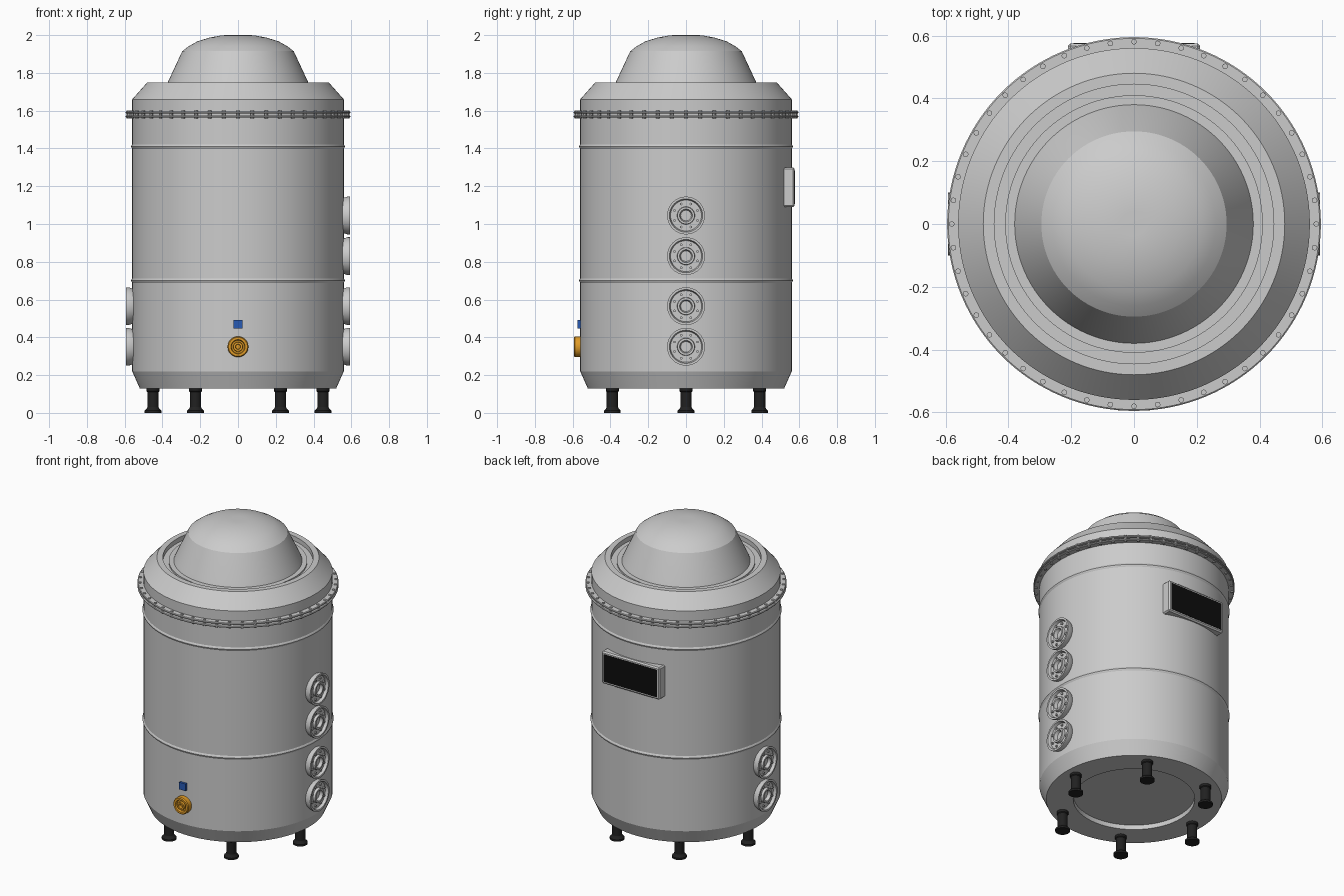
import bpy, bmesh
from math import pi, sin, cos, radians
from mathutils import Matrix, Vector

if "Cube" in bpy.data.objects:
    bpy.data.objects.remove(bpy.data.objects["Cube"])


def material(name, rgb):
    m = bpy.data.materials.new(name)
    m.diffuse_color = (*rgb, 1)
    m.use_nodes = True
    m.node_tree.nodes["Principled BSDF"].inputs["Base Color"].default_value = m.diffuse_color
    return m


BLACK = material("black", (0.015, 0.015, 0.015))
SCREEN = material("screen_black", (0.004, 0.004, 0.004))
ORANGE = material("orange", (0.75, 0.33, 0.02))
BLUE = material("blue", (0.02, 0.10, 0.45))


def finish(name, bm, mat=None, smooth=True):
    bmesh.ops.recalc_face_normals(bm, faces=bm.faces)
    mesh = bpy.data.meshes.new(name)
    bm.to_mesh(mesh)
    bm.free()
    ob = bpy.data.objects.new(name, mesh)
    bpy.context.collection.objects.link(ob)
    if mat:
        mesh.materials.append(mat)
    if smooth:
        bpy.ops.object.select_all(action='DESELECT')
        ob.select_set(True)
        bpy.context.view_layer.objects.active = ob
        bpy.ops.object.shade_smooth_by_angle(angle=radians(21))
    return ob


def lathe(name, profile, steps=96, mat=None):
    """Spin (radius, height) points around z."""
    bm = bmesh.new()
    vs = [bm.verts.new((r, 0, z)) for r, z in profile]
    es = [bm.edges.new(p) for p in zip(vs, vs[1:])]
    bmesh.ops.spin(bm, geom=vs + es, cent=(0, 0, 0), axis=(0, 0, 1),
                   angle=2 * pi, steps=steps, use_merge=False)
    bmesh.ops.remove_doubles(bm, verts=bm.verts, dist=1e-5)
    return finish(name, bm, mat)


def box(name, size, loc, mat=None, bevel=0):
    bm = bmesh.new()
    bmesh.ops.create_cube(bm, size=1, matrix=Matrix.Translation(loc) @ Matrix.Diagonal((*size, 1)))
    if bevel:
        bmesh.ops.bevel(bm, geom=bm.edges[:], offset=bevel, segments=1, affect='EDGES')
    return finish(name, bm, mat, smooth=False)


def bead(z):
    return [(0.56, z - 0.012), (0.564, z - 0.006), (0.566, z), (0.564, z + 0.006), (0.56, z + 0.012)]


# Tank shell with recessed base, two weld beads and a stepped top groove
lathe("tank_shell", [(0, 0.16), (0.36, 0.16), (0.36, 0.13), (0.52, 0.13), (0.56, 0.22)]
      + bead(0.70) + bead(1.41)
      + [(0.56, 1.66), (0.48, 1.75), (0.445, 1.75), (0.445, 1.72),
         (0.41, 1.72), (0.41, 1.73), (0.36, 1.73)], 128)

# Dome lid
lathe("dome_lid", [(0.38, 1.73), (0.372, 1.75), (0.295, 1.915), (0.26, 1.942), (0.215, 1.967),
                   (0.15, 1.987), (0.085, 1.999), (0.04, 2.0), (0, 2.0)])

# Pair of flange plates joined by bolts
for name, z in (("lower_flange", 1.563), ("upper_flange", 1.584)):
    lathe(name, [(0.555, z), (0.591, z), (0.595, z + 0.003), (0.595, z + 0.008),
                 (0.591, z + 0.011), (0.555, z + 0.011)], 128)
bm = bmesh.new()
for i in range(48):
    a = 2 * pi * i / 48
    bmesh.ops.create_cone(bm, cap_ends=True, segments=8, radius1=0.009, radius2=0.009, depth=0.042,
                          matrix=Matrix.Translation((0.58 * cos(a), 0.58 * sin(a), 1.579)))
finish("flange_bolts", bm)

# Side ports: dished ring, hub with bore, eight bolts
bm = bmesh.new()
for i in range(8):
    a = 2 * pi * (i + 0.5) / 8
    bmesh.ops.create_cone(bm, cap_ends=True, segments=8, radius1=0.007, radius2=0.007, depth=0.014,
                          matrix=Matrix.Translation((0.066 * cos(a), 0.066 * sin(a), 0.577)))
port_bolts = finish("port_bolts", bm)
port_ring = lathe("port_ring", [(0.088, 0.54), (0.094, 0.56), (0.1, 0.58), (0.1, 0.592), (0.088, 0.592),
                                (0.082, 0.574), (0.047, 0.574), (0.045, 0.59), (0.034, 0.59),
                                (0.028, 0.57), (0, 0.57)], 40)
first = True
for side, heights in ((1, (0.35, 0.565, 0.83, 1.045)), (-1, (0.35, 0.565))):
    for z in heights:
        for src in (port_ring, port_bolts):
            ob = src if first else src.copy()
            if not first:
                bpy.context.collection.objects.link(ob)
            ob.matrix_world = Matrix.Translation((0, 0, z)) @ Matrix.Rotation(side * pi / 2, 4, 'Y')
        first = False

# Front drain fitting and blue tag
drain = lathe("drain_fitting", [(0.055, 0.54), (0.055, 0.588), (0.05, 0.594), (0.038, 0.594),
                                (0.034, 0.58), (0.026, 0.58), (0.024, 0.594), (0.014, 0.594),
                                (0.012, 0.575), (0, 0.575)], 32, ORANGE)
drain.matrix_world = Matrix.Translation((0, 0, 0.35)) @ Matrix.Rotation(pi / 2, 4, 'X')
box("blue_tag", (0.046, 0.04, 0.046), (0, -0.555, 0.47), BLUE)

# Rear control panel and screen
box("control_panel", (0.42, 0.075, 0.21), (0, 0.5375, 1.195), bevel=0.008)
box("panel_screen", (0.385, 0.01, 0.178), (0, 0.572, 1.195), SCREEN)

# Six legs
leg = lathe("leg", [(0, 0), (0.044, 0), (0.044, 0.012), (0.034, 0.022), (0.03, 0.03),
                    (0.03, 0.11), (0.034, 0.115), (0.034, 0.135), (0, 0.135)], 32, BLACK)
for i in range(6):
    ob = leg if i == 0 else leg.copy()
    if i:
        bpy.context.collection.objects.link(ob)
    ob.location = Vector((0.45 * cos(i * pi / 3), 0.45 * sin(i * pi / 3), 0))
